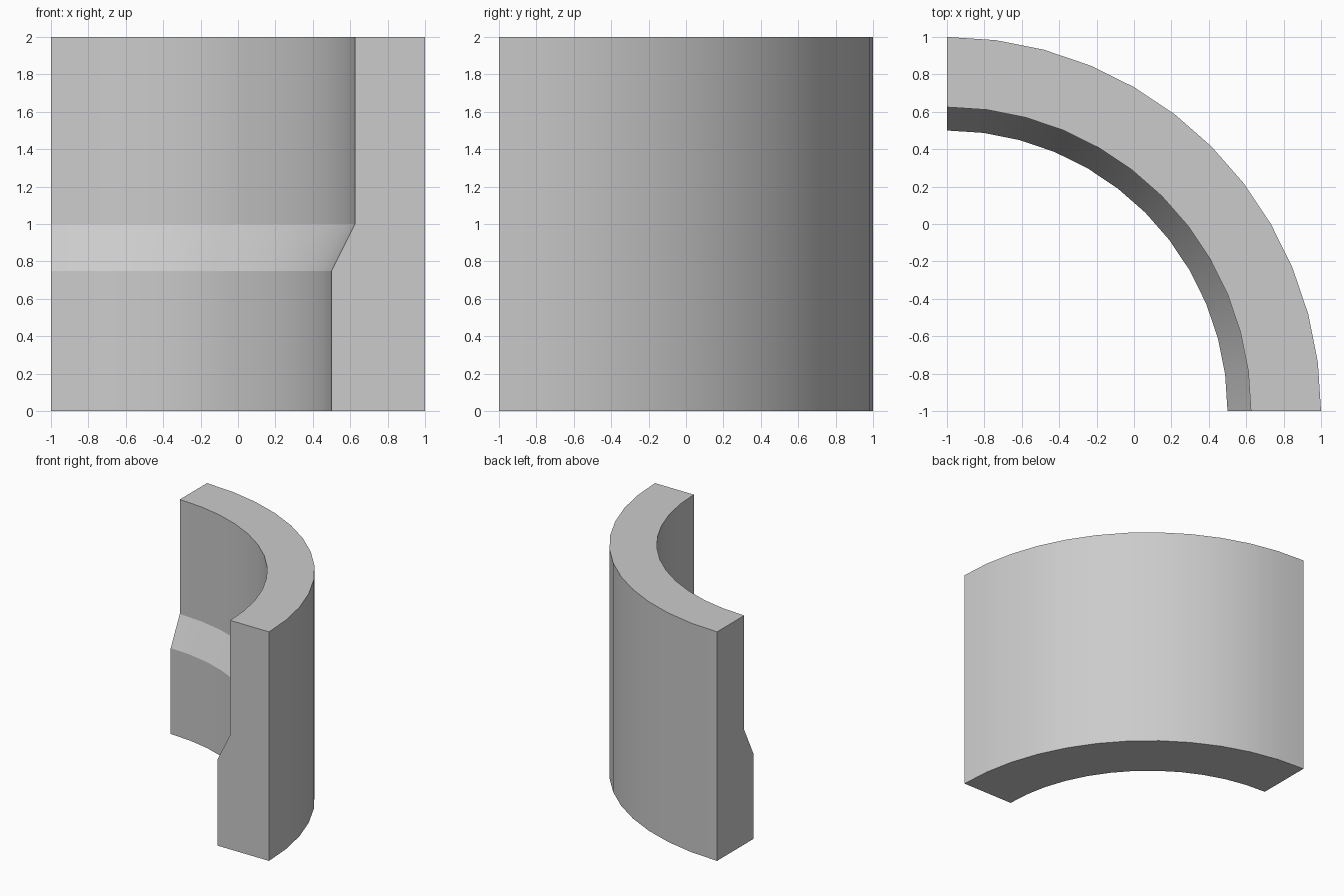
import bpy, bmesh, math

if "Cube" in bpy.data.objects:
    bpy.data.objects.remove(bpy.data.objects["Cube"])

# Wall cross-section: (radius, height), thicker at the foot with a sloped ledge
PROFILE = [(1.5, 0), (2, 0), (2, 2), (1.625, 2), (1.625, 1), (1.5, 0.75)]
SEGMENTS = 12
CENTRE = (-1, -1, 0)

# Sweep the section a quarter turn about the corner
bm = bmesh.new()
verts = [bm.verts.new((CENTRE[0] + r, CENTRE[1], z)) for r, z in PROFILE]
start = bm.faces.new(verts)
result = bmesh.ops.spin(bm, geom=[start], cent=CENTRE, axis=(0, 0, 1),
                        angle=math.pi / 2, steps=SEGMENTS, use_duplicate=False)

# Make sure the starting end is closed
if not any(all(abs(v.co.y + 1) < 1e-5 for v in f.verts) for f in bm.faces):
    bm.faces.new(verts)
bmesh.ops.recalc_face_normals(bm, faces=bm.faces)

mesh = bpy.data.meshes.new("curved_wall")
bm.to_mesh(mesh)
bm.free()
wall = bpy.data.objects.new("curved_wall", mesh)
bpy.context.collection.objects.link(wall)

# Smooth around the curve, sharp at the ledge and ends
bpy.context.view_layer.objects.active = wall
wall.select_set(True)
bpy.ops.object.shade_smooth_by_angle(angle=math.radians(20))
